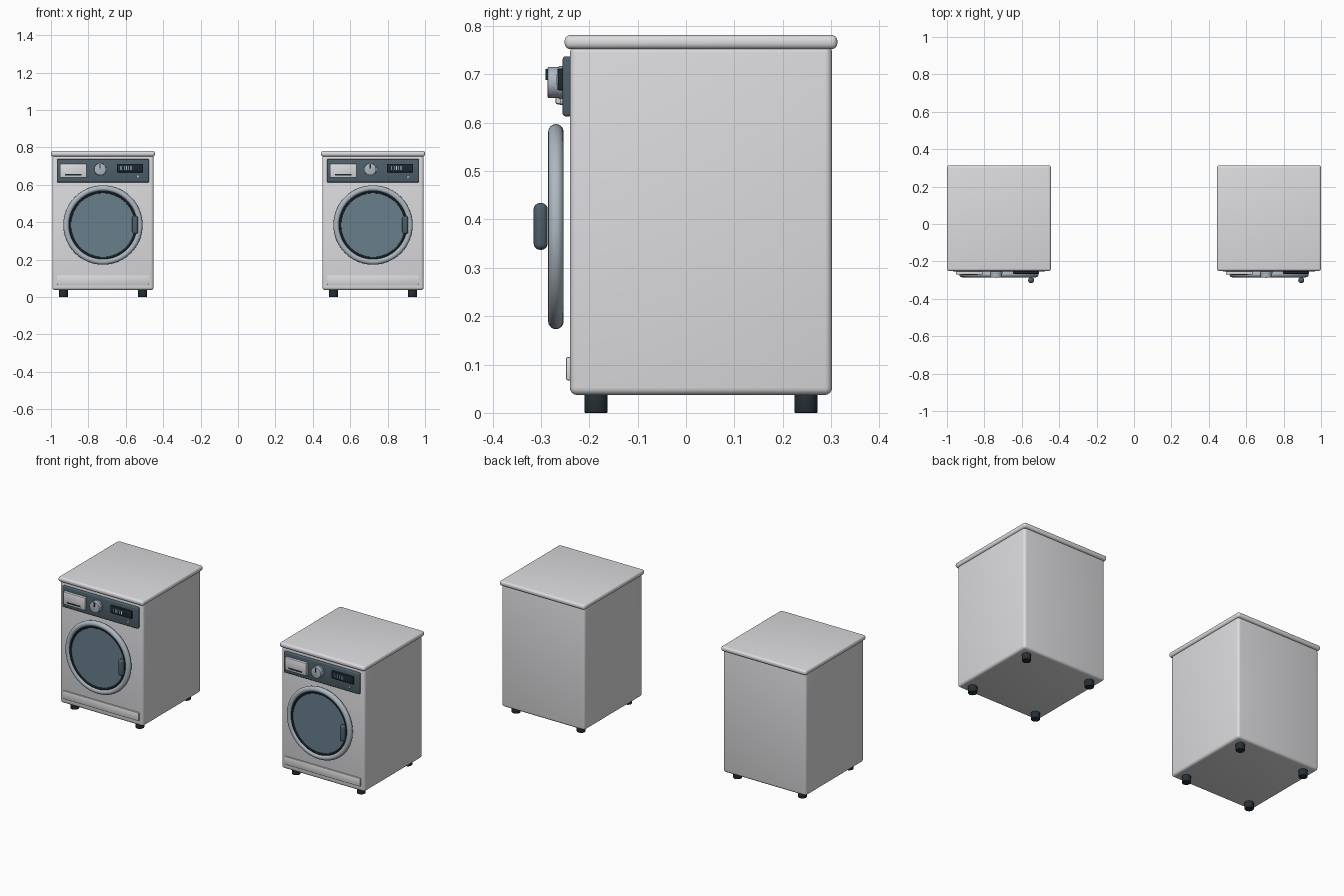
import bpy, bmesh, math
from mathutils import Matrix

if "Cube" in bpy.data.objects:
    bpy.data.objects.remove(bpy.data.objects["Cube"], do_unlink=True)


def material(name, rgb):
    m = bpy.data.materials.new(name)
    m.use_nodes = True
    m.diffuse_color = (*rgb, 1)
    m.node_tree.nodes["Principled BSDF"].inputs["Base Color"].default_value = (*rgb, 1)
    return m


WHITE = material("white enamel", (0.72, 0.72, 0.74))
CHROME = material("brushed steel", (0.42, 0.48, 0.54))
PANEL = material("slate panel", (0.075, 0.115, 0.145))
GLASS = material("door glass", (0.14, 0.215, 0.26))
RUBBER = material("black rubber", (0.018, 0.028, 0.036))
SCREEN = material("dark screen", (0.012, 0.022, 0.032))
LIGHT = material("pale light", (0.65, 0.75, 0.8))


def finish(bm, name, mat, smooth=True):
    bmesh.ops.recalc_face_normals(bm, faces=bm.faces)
    mesh = bpy.data.meshes.new(name)
    bm.to_mesh(mesh)
    bm.free()
    mesh.materials.append(mat)
    ob = bpy.data.objects.new(name, mesh)
    bpy.context.collection.objects.link(ob)
    if smooth:
        bpy.ops.object.select_all(action='DESELECT')
        ob.select_set(True)
        bpy.context.view_layer.objects.active = ob
        bpy.ops.object.shade_smooth_by_angle(angle=math.radians(35))
    return ob


def box(name, mat, x, y, z, bevel=0.0, segments=4):
    """Box from (low, high) pairs, with rounded edges."""
    bm = bmesh.new()
    bmesh.ops.create_cube(bm, size=1)
    for v in bm.verts:
        for i, (lo, hi) in enumerate((x, y, z)):
            v.co[i] = lo if v.co[i] < 0 else hi
    if bevel:
        bmesh.ops.bevel(bm, geom=bm.edges[:], offset=bevel, segments=segments,
                        profile=0.5, affect='EDGES')
    return finish(bm, name, mat, bevel > 0)


def disc(name, mat, centre, radius, depth, axis='Y', sides=48, bevel=0.0):
    """Cylinder along an axis, with a softened rim."""
    bm = bmesh.new()
    bmesh.ops.create_cone(bm, cap_ends=True, segments=sides, radius1=radius,
                          radius2=radius, depth=depth)
    if bevel:
        rim = [e for e in bm.edges if abs(e.verts[0].co.z - e.verts[1].co.z) < 1e-6]
        bmesh.ops.bevel(bm, geom=rim, offset=bevel, segments=2, profile=0.5, affect='EDGES')
    if axis == 'Y':
        bm.transform(Matrix.Rotation(math.pi / 2, 4, 'X'))
    bm.transform(Matrix.Translation(centre))
    return finish(bm, name, mat)


def ring(name, mat, centre, major, minor, sides=64, tube=16):
    """Round ring facing the front: a circle spun about the y axis."""
    bm = bmesh.new()
    circle = bmesh.ops.create_circle(bm, segments=tube, radius=minor)
    bmesh.ops.translate(bm, verts=circle["verts"], vec=(major, 0, 0))
    bmesh.ops.spin(bm, geom=bm.verts[:] + bm.edges[:], cent=(0, 0, 0), axis=(0, 1, 0),
                   angle=math.tau, steps=sides, use_merge=True)
    bmesh.ops.remove_doubles(bm, verts=bm.verts, dist=1e-5)
    bm.transform(Matrix.Translation(centre))
    return finish(bm, name, mat)


def washer(cx, tag):
    def n(part):
        return tag + "_" + part

    def span(lo, hi):
        return (cx + lo, cx + hi)

    # Cabinet, lid and kick plate
    box(n("cabinet"), WHITE, span(-0.271, 0.271), (-0.24, 0.302), (0.037, 0.76), 0.015)
    box(n("lid"), WHITE, span(-0.278, 0.278), (-0.251, 0.313), (0.752, 0.781), 0.012)
    box(n("kick_plate"), WHITE, span(-0.247, 0.247), (-0.248, -0.236), (0.067, 0.116), 0.004, 2)

    # Feet
    for sx in (-1, 1):
        for y in (-0.186, 0.248):
            disc(n("foot"), RUBBER, (cx + sx * 0.212, y, 0.021), 0.024, 0.042, 'Z', 24, 0.002)

    # Door: ring, gasket, glass and handle
    door = (cx, -0.269, 0.385)
    ring(n("door_ring"), CHROME, door, 0.196, 0.016)
    ring(n("door_gasket"), RUBBER, door, 0.178, 0.010, tube=10)
    disc(n("door_glass"), GLASS, door, 0.179, 0.012, sides=64)
    box(n("door_handle"), PANEL, span(0.156, 0.188), (-0.315, -0.286), (0.337, 0.434), 0.013)

    # Control panel and detergent drawer
    box(n("control_panel"), PANEL, span(-0.247, 0.247), (-0.255, -0.236), (0.613, 0.737), 0.006, 3)
    box(n("drawer"), WHITE, span(-0.230, -0.088), (-0.270, -0.250), (0.638, 0.713), 0.004, 2)
    box(n("drawer_slot"), SCREEN, span(-0.203, -0.115), (-0.272, -0.268), (0.651, 0.658))

    # Dial with pointer
    disc(n("dial_base"), CHROME, (cx - 0.015, -0.259, 0.683), 0.034, 0.010, bevel=0.002)
    disc(n("dial"), CHROME, (cx - 0.015, -0.271, 0.683), 0.032, 0.030, bevel=0.002)
    box(n("dial_pointer"), SCREEN, span(-0.018, -0.012), (-0.290, -0.284), (0.688, 0.711))

    # Screen with a readout of plain bars, and indicator button
    box(n("screen"), SCREEN, span(0.074, 0.214), (-0.266, -0.250), (0.667, 0.712), 0.003, 2)
    for x in (0.095, 0.112, 0.124, 0.136, 0.148):
        box(n("readout_bar"), LIGHT, span(x, x + 0.004), (-0.268, -0.265), (0.678, 0.700))
    disc(n("indicator_button"), CHROME, (cx + 0.187, -0.256, 0.643), 0.007, 0.010, sides=20, bevel=0.001)


washer(-0.722, "right_washer")
washer(0.722, "left_washer")
